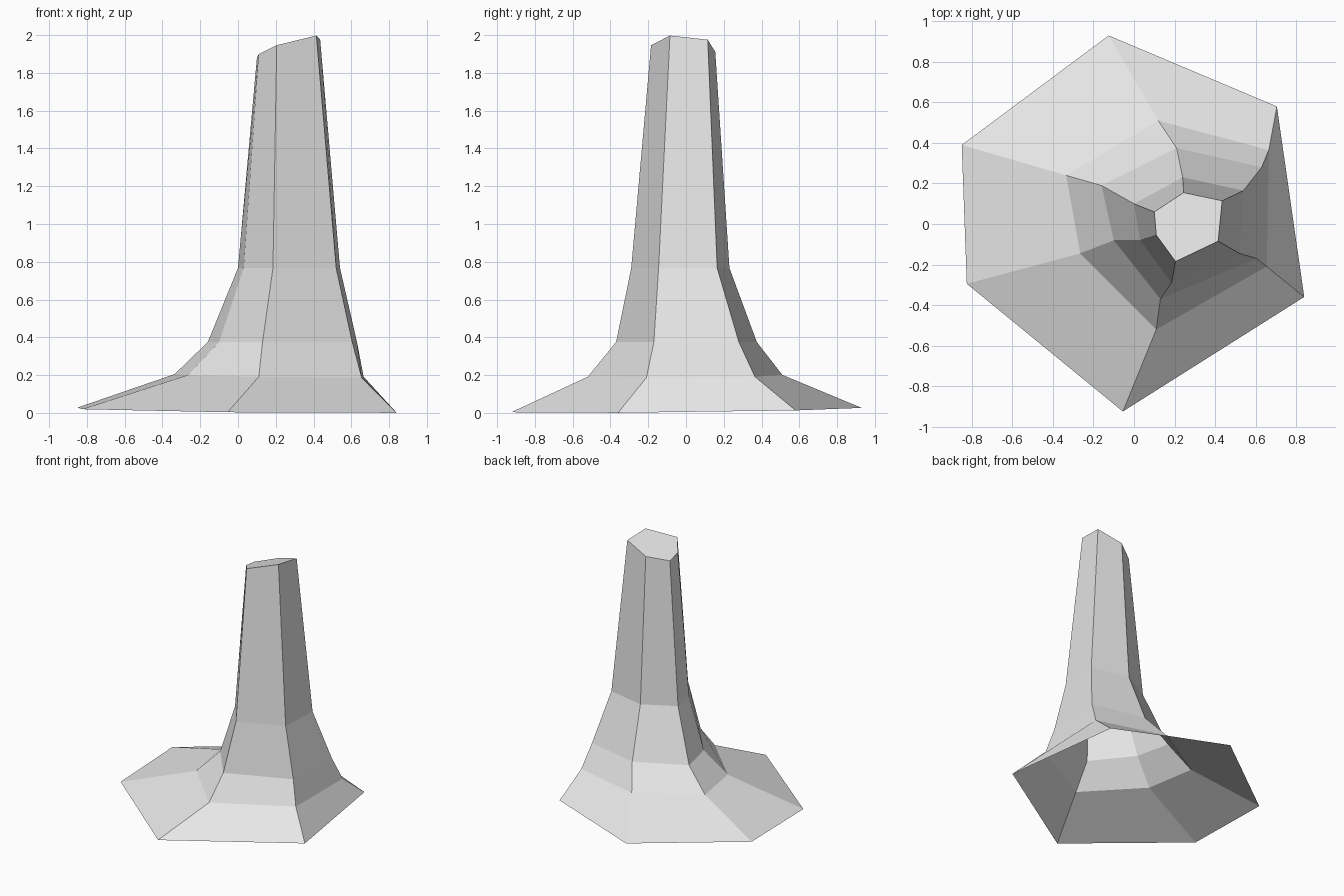
import bpy
import bmesh

default_cube = bpy.data.objects.get("Cube")
if default_cube:
    bpy.data.objects.remove(default_cube, do_unlink=True)


def flat_material(name, value):
    material = bpy.data.materials.new(name)
    material.use_nodes = True
    colour = (value, value, value, 1)
    material.diffuse_color = colour
    shader = next(n for n in material.node_tree.nodes if n.type == "BSDF_PRINCIPLED")
    shader.inputs["Base Color"].default_value = colour
    return material


# Each ridge runs from the flared skirt up to the rim of the tilted top (x, y)
back_right_ridge = [(-.85, .39), (-.335, .24), (-.16, .19), (0, .1), (.1, .06)]
back_ridge = [(-.125, .93), (.12, .51), (.21, .375), (.24, .23), (.245, .155)]
back_left_ridge = [(.705, .58), (.665, .365), (.63, .28), (.54, .165), (.435, .115)]
front_left_ridge = [(.84, -.36), (.655, -.21), (.605, -.17), (.52, -.145), (.415, -.085)]
front_ridge = [(-.055, -.925), (.11, -.52), (.13, -.37), (.185, -.29), (.205, -.185)]
front_right_ridge = [(-.825, -.295), (-.265, -.145), (-.1, -.08), (.03, -.08), (.11, -.055)]

# Counter-clockwise seen from above, so that the faces point outward
ridges = [back_right_ridge, front_right_ridge, front_ridge,
          front_left_ridge, back_left_ridge, back_ridge]

# Plane of each ring: height at the centre, slope along x, slope along y
ring_planes = [(.014, -.011, .012), (.198, -.015, .01), (.375, 0, 0),
               (.767, 0, 0), (1.857, .31, -.14)]


def build_trunk(name, material):
    mesh = bpy.data.meshes.new(name)
    bm = bmesh.new()
    rings = []
    for level, (height, slope_x, slope_y) in enumerate(ring_planes):
        ring = []
        for ridge in ridges:
            x, y = ridge[level]
            ring.append(bm.verts.new((x, y, height + slope_x * x + slope_y * y)))
        rings.append(ring)
    # Side walls between neighbouring rings; the underside stays open
    count = len(ridges)
    for lower, upper in zip(rings, rings[1:]):
        for i in range(count):
            j = (i + 1) % count
            bm.faces.new((lower[i], lower[j], upper[j], upper[i]))
    # Slanted cut top
    bm.faces.new(rings[-1])
    bm.to_mesh(mesh)
    bm.free()
    mesh.materials.append(material)
    trunk = bpy.data.objects.new(name, mesh)
    bpy.context.collection.objects.link(trunk)
    return trunk


build_trunk("flared_trunk", flat_material("light grey", .8))
